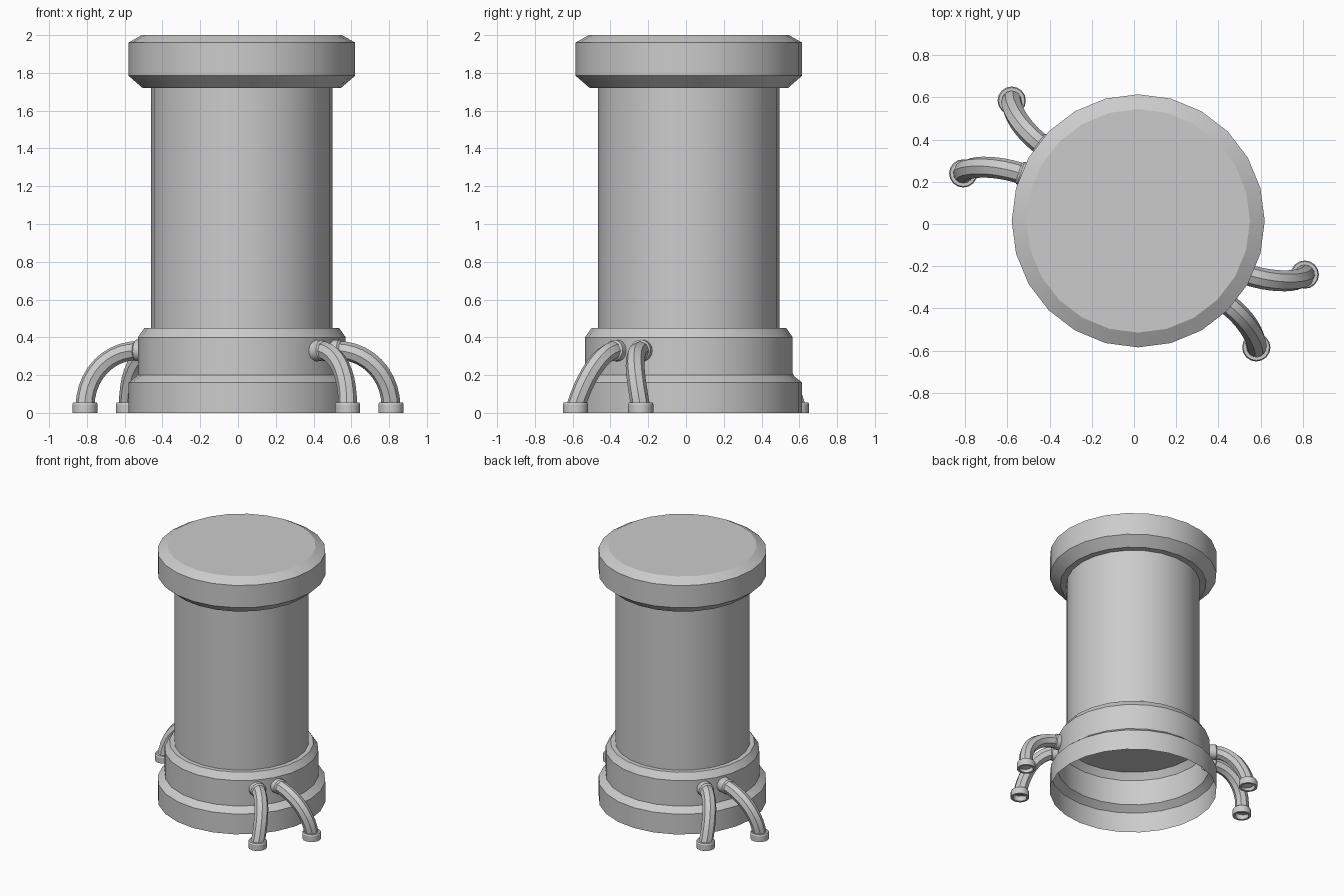
import bpy, bmesh, math
from mathutils import Vector, Matrix

if "Cube" in bpy.data.objects:
    bpy.data.objects.remove(bpy.data.objects["Cube"])

CENTRE = Vector((0.02, 0.015, 0))


def finish(obj):
    bpy.ops.object.select_all(action='DESELECT')
    obj.select_set(True)
    bpy.context.view_layer.objects.active = obj
    bpy.ops.object.shade_smooth_by_angle(angle=math.radians(25))


def lathe(name, profile, origin, axis=(0, 0, 1), sides=24):
    """Spin an (r, z) profile around an axis."""
    bm = bmesh.new()
    verts = [bm.verts.new((r, 0, z)) for r, z in profile]
    edges = [bm.edges.new(p) for p in zip(verts, verts[1:])]
    bmesh.ops.spin(bm, geom=verts + edges, cent=(0, 0, 0), axis=(0, 0, 1),
                   angle=math.tau, steps=sides, use_merge=False)
    bmesh.ops.remove_doubles(bm, verts=bm.verts, dist=0.0005)
    bmesh.ops.recalc_face_normals(bm, faces=bm.faces)
    if sum(f.normal.dot(f.calc_center_median()) for f in bm.faces) < 0:
        bmesh.ops.reverse_faces(bm, faces=bm.faces)
    turn = Vector((0, 0, 1)).rotation_difference(Vector(axis)).to_matrix().to_4x4()
    bm.transform(Matrix.Translation(origin) @ turn)
    mesh = bpy.data.meshes.new(name)
    bm.to_mesh(mesh)
    bm.free()
    obj = bpy.data.objects.new(name, mesh)
    bpy.context.collection.objects.link(obj)
    finish(obj)
    return obj


def hose(name, points, radius):
    """Round tube along one cubic Bezier, turned into a mesh."""
    p0, p1, p2, p3 = points
    cu = bpy.data.curves.new(name + "_path", 'CURVE')
    cu.dimensions = '3D'
    cu.bevel_depth = radius
    cu.bevel_resolution = 2
    cu.resolution_u = 10
    cu.use_fill_caps = True
    sp = cu.splines.new('BEZIER')
    sp.bezier_points.add(1)
    a, b = sp.bezier_points
    for bp in (a, b):
        bp.handle_left_type = bp.handle_right_type = 'FREE'
    a.co, a.handle_right, a.handle_left = p0, p1, p0 * 2 - p1
    b.co, b.handle_left, b.handle_right = p3, p2, p3 * 2 - p2
    obj = bpy.data.objects.new(name, cu)
    bpy.context.collection.objects.link(obj)
    bpy.ops.object.select_all(action='DESELECT')
    obj.select_set(True)
    bpy.context.view_layer.objects.active = obj
    bpy.ops.object.convert(target='MESH')
    obj = bpy.context.view_layer.objects.active
    obj.name = name
    finish(obj)


# Stepped base, an open shell underneath closed by a disc at its top
lathe("base", [(0.60, 0), (0.60, 0.16), (0.55, 0.20), (0.55, 0.40),
               (0.515, 0.45), (0, 0.45)], CENTRE)

# Main column
lathe("column", [(0.48, 0.45), (0.48, 1.72)], CENTRE)

# Overhanging cap with chamfered edges
lathe("cap", [(0.48, 1.72), (0.525, 1.72), (0.60, 1.785), (0.60, 1.96),
              (0.53, 2.0), (0, 2.0)], CENTRE)

# Hoses: one pair at the front right, repeated half a turn round
paths = {
    "side_hose": [(0.52, -0.235, 0.33), (0.68, -0.29, 0.335),
                  (0.81, -0.27, 0.205), (0.81, -0.24, 0.03)],
    "corner_hose": [(0.43, -0.37, 0.33), (0.52, -0.435, 0.335),
                    (0.585, -0.53, 0.21), (0.58, -0.585, 0.03)],
}
FOOT = [(0.046, 0.055), (0.062, 0.055), (0.067, 0.045), (0.067, 0),
        (0.05, 0), (0.046, 0.04)]
COLLAR = [(0, -0.05), (0.057, -0.05), (0.057, 0.02), (0.045, 0.03)]

for side, angle in (("right", 0), ("left", math.pi)):
    rot = Matrix.Rotation(angle, 3, 'Z')
    for label, pts in paths.items():
        p = [rot @ Vector(q) for q in pts]
        name = f"{side}_{label}"
        hose(name, p, 0.05)
        lathe(name + "_foot", FOOT, Vector((p[3].x, p[3].y, 0)), sides=16)
        lathe(name + "_collar", COLLAR, p[0], (p[1] - p[0]).normalized(), sides=16)
